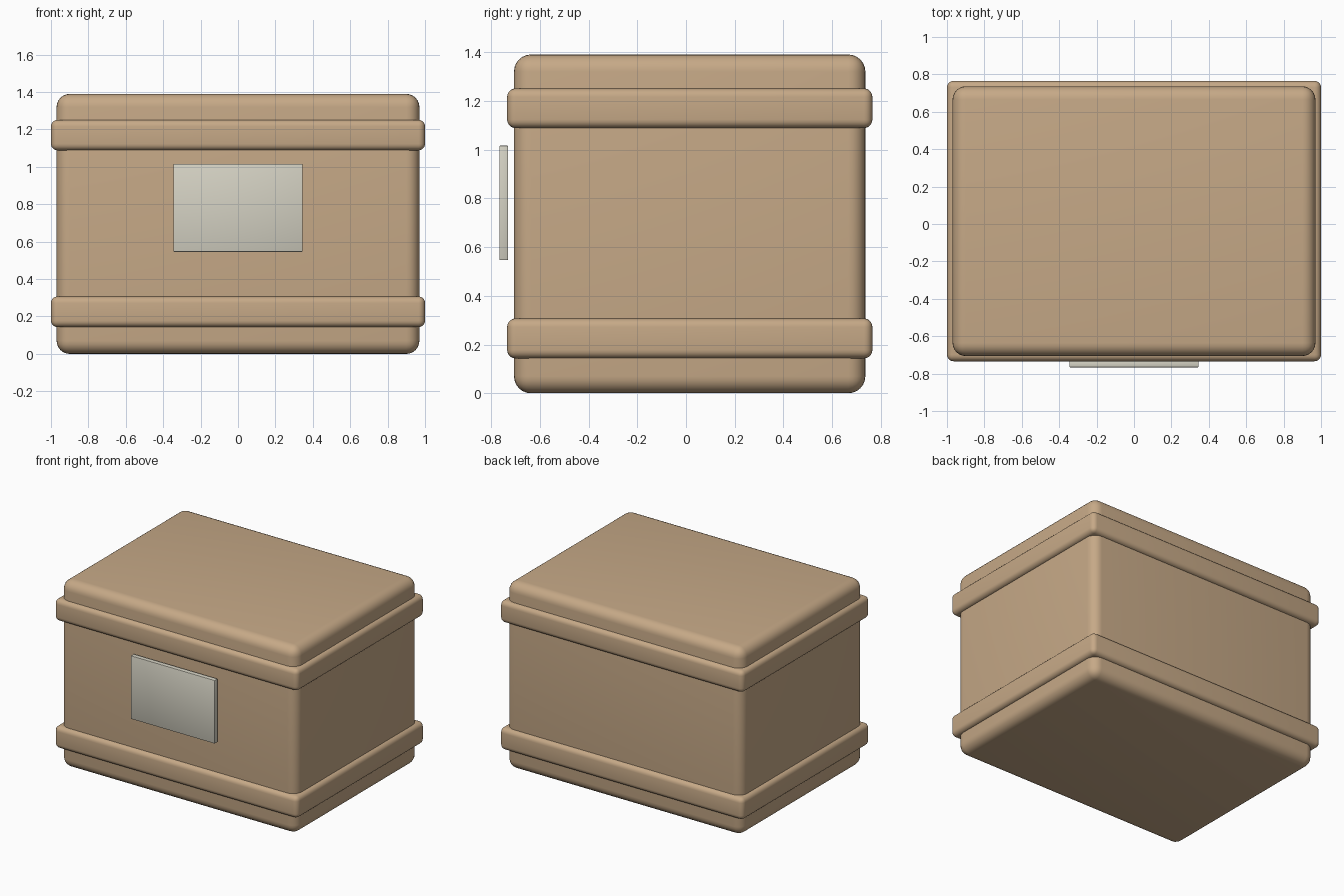
import bpy
import math

cube = bpy.data.objects.get("Cube")
if cube:
    bpy.data.objects.remove(cube, do_unlink=True)


def material(name, rgb):
    mat = bpy.data.materials.new(name)
    mat.use_nodes = True
    color = (*rgb, 1.0)
    mat.diffuse_color = color
    node = next(n for n in mat.node_tree.nodes if n.type == 'BSDF_PRINCIPLED')
    node.inputs["Base Color"].default_value = color
    return mat


def rounded_box(name, low, high, radius, segments, mat):
    """Box between two corners with rounded, smooth-shaded edges."""
    center = [(a + b) / 2 for a, b in zip(low, high)]
    bpy.ops.mesh.primitive_cube_add(size=1, location=center)
    obj = bpy.context.object
    obj.name = name
    obj.scale = [b - a for a, b in zip(low, high)]
    bpy.ops.object.transform_apply(location=False, rotation=False, scale=True)
    bevel = obj.modifiers.new("rounded_edges", 'BEVEL')
    bevel.width = radius
    bevel.segments = segments
    bpy.ops.object.modifier_apply(modifier=bevel.name)
    bpy.ops.object.shade_smooth_by_angle(angle=math.radians(40))
    obj.data.materials.append(mat)
    return obj


tan = material("cardboard_tan", (0.565, 0.396, 0.242))
cream = material("label_cream", (0.665, 0.645, 0.55))

# Main box
rounded_box("box_body", (-0.97, -0.706, 0), (0.97, 0.736, 1.39), 0.07, 6, tan)

# Raised bands around the box
for name, bottom, top in (("lower_band", 0.143, 0.307), ("upper_band", 1.088, 1.251)):
    rounded_box(name, (-1, -0.734, bottom), (1, 0.765, top), 0.035, 5, tan)

# Label plate standing just off the front
rounded_box("front_label", (-0.345, -0.766, 0.546), (0.345, -0.73, 1.016), 0.004, 2, cream)
